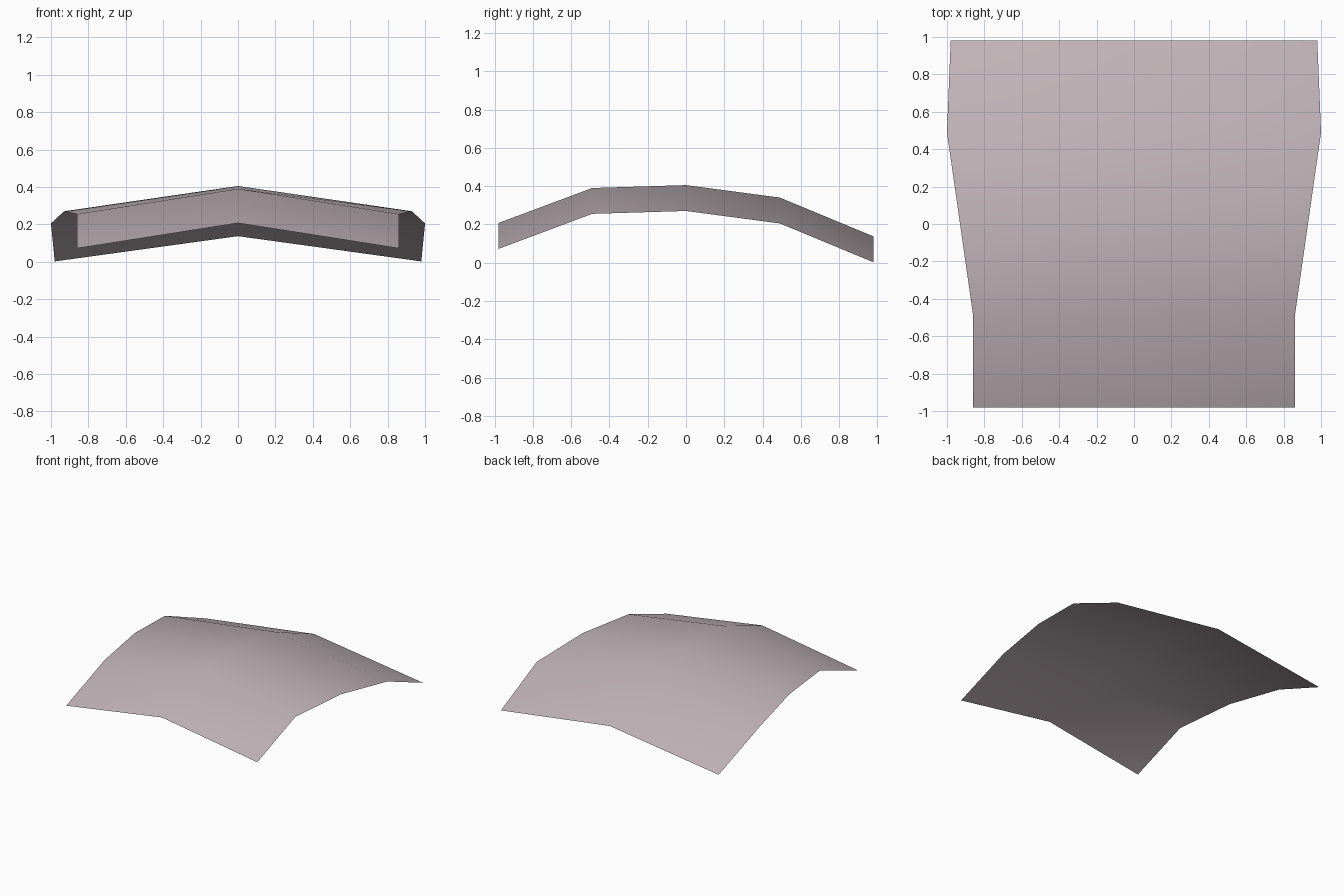
import bpy
import bmesh

cube = bpy.data.objects.get("Cube")
if cube:
    bpy.data.objects.remove(cube, do_unlink=True)

# Material
mat = bpy.data.materials.new("pale mauve grey")
mat.use_nodes = True
colour = (0.53, 0.45, 0.475, 1.0)
mat.diffuse_color = colour
mat.node_tree.nodes["Principled BSDF"].inputs["Base Color"].default_value = colour

# Ribs from front to back: y, half width, ridge height
RIBS = [
    (-0.98, 0.86, 0.207),
    (-0.49, 0.86, 0.39),
    (0.00, 0.93, 0.405),
    (0.49, 1.00, 0.34),
    (0.98, 0.98, 0.137),
]
DROP = 0.135  # how far the sides hang below the ridge

# Arched sheet: loft a ridge and two sides through the ribs
bm = bmesh.new()
rows = []
for y, half, ridge in RIBS:
    rows.append([bm.verts.new((side * half, y, max(0.0, ridge - DROP * abs(side))))
                 for side in (-1, 0, 1)])
for front, back in zip(rows, rows[1:]):
    for i in range(2):
        bm.faces.new((front[i], front[i + 1], back[i + 1], back[i])).smooth = True

mesh = bpy.data.meshes.new("curved_panel")
bm.to_mesh(mesh)
bm.free()
mesh.materials.append(mat)
panel = bpy.data.objects.new("curved_panel", mesh)
bpy.context.collection.objects.link(panel)
